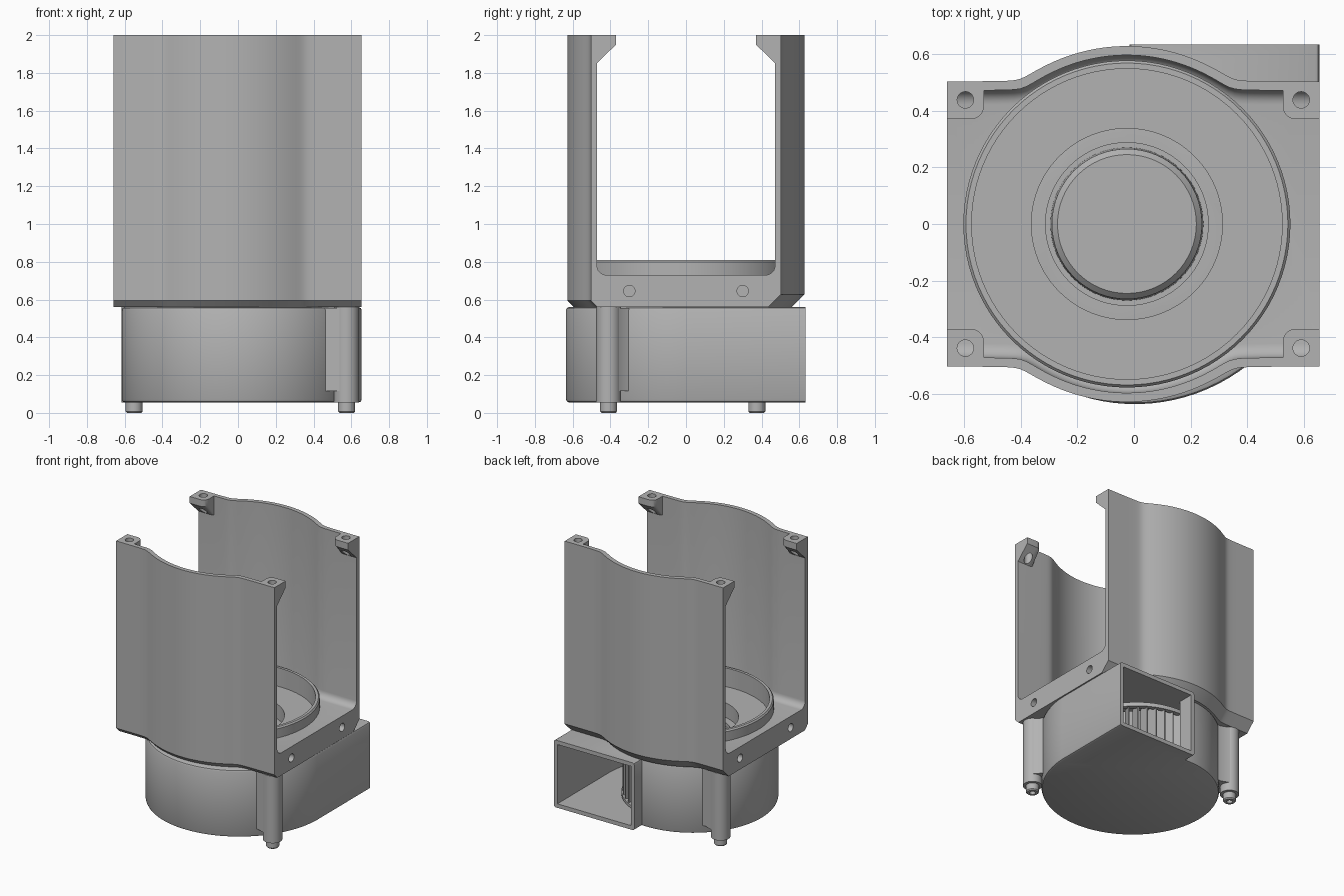
import bpy, bmesh, math
from mathutils import Matrix, Vector

if "Cube" in bpy.data.objects:
    bpy.data.objects.remove(bpy.data.objects["Cube"])

GREY = bpy.data.materials.new("plain grey")
GREY.use_nodes = True
GREY.diffuse_color = (0.45, 0.45, 0.45, 1)
GREY.node_tree.nodes["Principled BSDF"].inputs["Base Color"].default_value = (0.45, 0.45, 0.45, 1)

CX = -0.025                 # axis of the fan
LEFT, RIGHT = -0.66, 0.655  # bracket ends


def finish(name, bm):
    bmesh.ops.recalc_face_normals(bm, faces=bm.faces)
    mesh = bpy.data.meshes.new(name)
    bm.to_mesh(mesh)
    bm.free()
    mesh.materials.append(GREY)
    ob = bpy.data.objects.new(name, mesh)
    bpy.context.collection.objects.link(ob)
    return ob


def loft(name, sections):
    """Skin a stack of (z, outline) sections with equal point counts."""
    bm = bmesh.new()
    loops = [[bm.verts.new((x, y, z)) for x, y in pts] for z, pts in sections]
    n = len(loops[0])
    for a, b in zip(loops, loops[1:]):
        for i in range(n):
            j = (i + 1) % n
            bm.faces.new((a[i], a[j], b[j], b[i]))
    bm.faces.new(loops[0][::-1])
    bm.faces.new(loops[-1])
    return finish(name, bm)


def circle(x, y, r, n=32):
    return [(x + r * math.cos(math.tau * i / n), y + r * math.sin(math.tau * i / n)) for i in range(n)]


def cyl(name, x, y, r, z0, z1, n=32):
    return loft(name, [(z0, circle(x, y, r, n)), (z1, circle(x, y, r, n))])


def cut(ob, *cutters):
    for c in cutters:
        mod = ob.modifiers.new("cut", 'BOOLEAN')
        mod.operation, mod.solver, mod.object = 'DIFFERENCE', 'EXACT', c
        bpy.context.view_layer.objects.active = ob
        bpy.ops.object.modifier_apply(modifier=mod.name)
        bpy.data.objects.remove(c)
    return ob


def wall_y(x, flat, r):
    """Flat wall that swells softly into a round bulge."""
    arc = math.sqrt(max(r * r - (x - CX) ** 2, 0))
    return (flat + arc + math.hypot(flat - arc, 0.02)) / 2


def footprint(x0, x1, flat, r, front=0, back=0, n=72):
    xs = [x0 + (x1 - x0) * i / n for i in range(n + 1)]
    return ([(x, front - wall_y(x, flat, r)) for x in xs] +
            [(x, wall_y(x, flat, r) - back) for x in reversed(xs)])


# Bracket: two bulged walls on a thick plate, open at both ends
outer = footprint(LEFT, RIGHT, 0.503, 0.627)
bracket = loft("bracket", [
    (0.56, footprint(LEFT, RIGHT, 0.503, 0.627, 0.035, 0.068)),
    (0.595, footprint(LEFT, RIGHT, 0.503, 0.627, 0, 0.033)),
    (0.628, outer), (2, outer)])
F = 0.05
rounds = [math.pi / 2 * i / 6 for i in range(7)]
space = [(0.73 + F * (1 - math.cos(a)), F * (1 - math.sin(a))) for a in rounds]
cut(bracket,
    loft("space", [(z, footprint(-0.8, 0.8, 0.471, 0.595, d, d)) for z, d in space] +
         [(2.1, footprint(-0.8, 0.8, 0.471, 0.595))]),
    cyl("recess", CX, 0, 0.548, 0.67, 1, 96),
    cyl("inlet", CX, 0, 0.337, 0.5, 0.8, 96))
for end in (LEFT, RIGHT):
    for y in (-0.3, 0.3):
        hole = cyl("side_hole", 0, 0, 0.03, -0.1, 0.1)
        hole.data.transform(Matrix.Translation((end, y, 0.645)) @ Matrix.Rotation(math.pi / 2, 4, 'Y'))
        cut(bracket, hole)

# Raised ring around the recess
ring = loft("seal_ring", [(0.7, circle(CX, 0, 0.577, 96)), (0.8, circle(CX, 0, 0.577, 96)),
                          (0.81, circle(CX, 0, 0.568, 96))])
cut(ring, cyl("ring_bore", CX, 0, 0.548, 0.6, 1, 96))

# Screw tabs in the four upper corners, sloped underneath
for end, sx in ((LEFT, 1), (RIGHT, -1)):
    for sy in (-1, 1):
        def tab(depth):
            corner = [(0.13 - 0.045 * (1 - math.cos(a)), 0.045 * (1 - math.sin(a))) for a in rounds]
            plan = [(0, 0.485), (0.13, 0.485)] + [(u, 0.37 + v) for u, v in corner] + [(0, 0.37)]
            return [(end + sx * u, sy * (0.485 - (0.485 - v) * depth)) for u, v in plan]
        part = loft("screw_tab", [(1.85, tab(0.1)), (1.95, tab(1)), (2, tab(1))])
        cut(part, cyl("tab_hole", end + sx * 0.065, sy * 0.438, 0.029, 1.7, 2.1))


# Blower housing: spiral shell with a square outlet at the back
def volute(off, mouth):
    pts = []
    for i in range(73):
        t = i / 72
        a = math.pi / 2 + t * math.pi * 1.5
        r = 0.545 + 0.135 * t - off
        pts.append((CX + r * math.cos(a), r * math.sin(a)))
    return pts + [(RIGHT - off, mouth), (-0.015 + off, mouth), (-0.015 + off, 0.545 - off)]


shell = loft("blower_housing", [(z, volute(d, 0.633)) for z, d in
                                ((0.055, 0.016), (0.06, 0.005), (0.071, 0),
                                 (0.544, 0), (0.555, 0.005), (0.56, 0.016))])
cut(shell,
    loft("hollow", [(z, volute(0.03, 0.7)) for z in (0.085, 0.53)]),
    cyl("eye", CX, 0, 0.287, 0.4, 0.7, 96))

# Mounting lugs with webs and hollow feet, on opposite corners
for x, y in ((0.575, -0.41), (-0.55, 0.375)):
    cyl("mounting_lug", x, y, 0.066, 0.055, 0.56)
    inward = Vector((CX - x, -y)).normalized()
    side = Vector((-inward.y, inward.x))
    spot = Vector((x, y))
    web = [spot + inward * d + side * w for d, w in
           ((0, -0.066), (0, 0.066), (0.07, 0.085), (0.11, 0.12), (0.11, -0.12), (0.07, -0.085))]
    loft("lug_web", [(z, [tuple(p) for p in web]) for z in (0.115, 0.555)])
    foot = loft("foot", [(z, circle(x, y, r)) for z, r in ((0, 0.038), (0.008, 0.045), (0.06, 0.045))])
    cut(foot, cyl("foot_hole", x, y, 0.02, -0.1, 0.04))

# Impeller: back disc, hub, rim and a ring of blades
cyl("impeller_disc", CX, 0, 0.46, 0.095, 0.115, 72)
loft("impeller_hub", [(z, circle(CX, 0, r, 64)) for z, r in ((0.11, 0.27), (0.38, 0.265), (0.4, 0.245))])
cut(cyl("impeller_rim", CX, 0, 0.465, 0.47, 0.5, 72), cyl("rim_bore", CX, 0, 0.43, 0.4, 0.6, 72))
bm = bmesh.new()
for i in range(44):
    turn = Matrix.Translation((CX, 0, 0.3)) @ Matrix.Rotation(math.tau * i / 44, 4, 'Z')
    place = turn @ Matrix.Translation((0.41, 0, 0)) @ Matrix.Rotation(0.4, 4, 'Z')
    bmesh.ops.create_cube(bm, size=1, matrix=place @ Matrix.Diagonal((0.09, 0.01, 0.39, 1)))
finish("impeller_blades", bm)

# Smooth shading with crisp edges
for ob in bpy.context.scene.objects:
    ob.select_set(ob.type == 'MESH')
bpy.ops.object.shade_smooth_by_angle(angle=math.radians(30))
